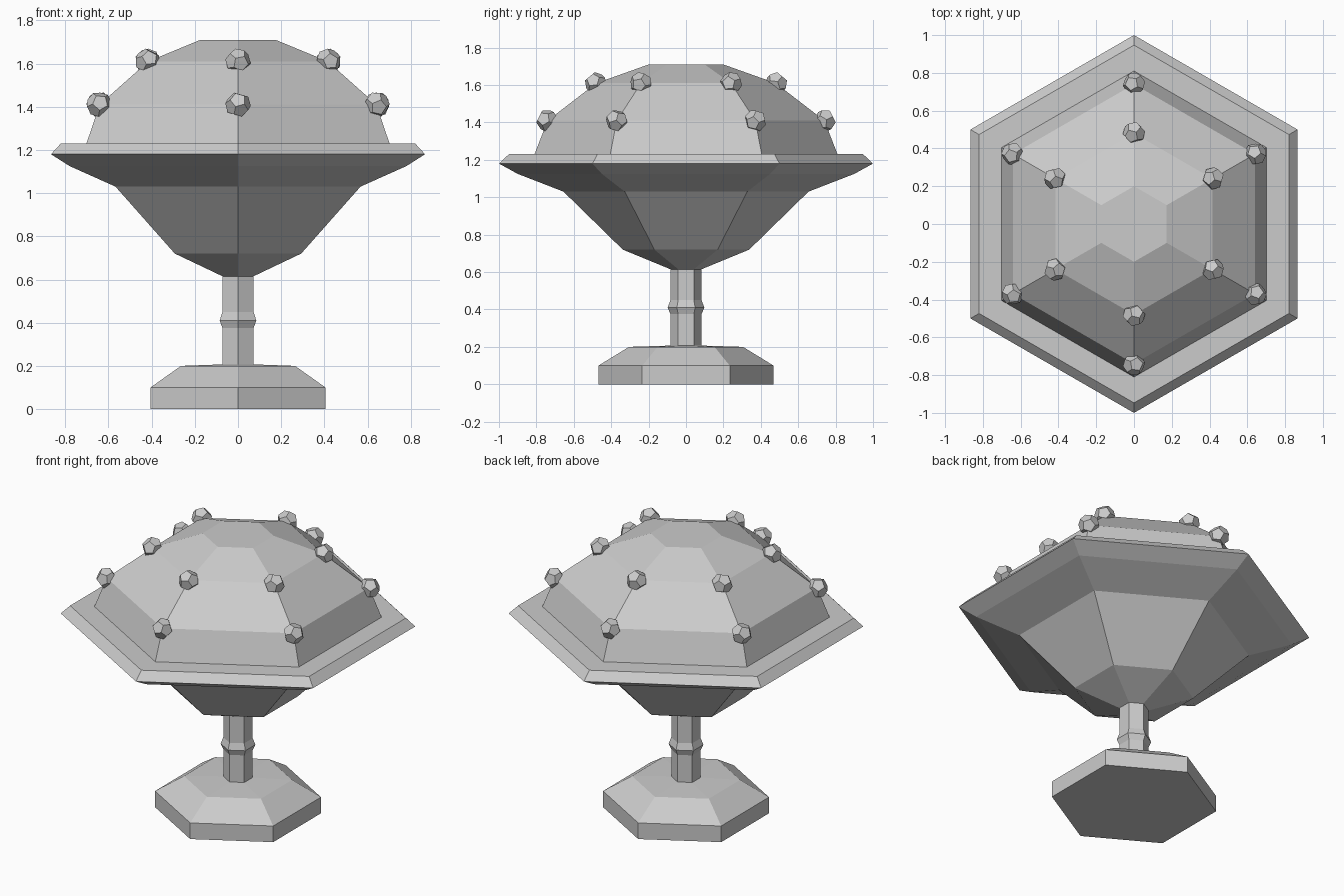
import bpy
import bmesh
from math import pi, sin, cos
from mathutils import Vector, Matrix

cube = bpy.data.objects.get("Cube")
if cube:
    bpy.data.objects.remove(cube, do_unlink=True)

SIDES = 6
grey = bpy.data.materials.new("plain_grey")
grey.use_nodes = True
colour = (0.6, 0.6, 0.6, 1)
grey.diffuse_color = colour
grey.node_tree.nodes["Principled BSDF"].inputs["Base Color"].default_value = colour


def corner(i):
    """Direction of one hexagon corner; corners point to front and back."""
    a = pi / 2 + 2 * pi * i / SIDES
    return Vector((cos(a), sin(a), 0))


def finish(name, bm):
    bmesh.ops.recalc_face_normals(bm, faces=bm.faces)
    mesh = bpy.data.meshes.new(name)
    bm.to_mesh(mesh)
    bm.free()
    mesh.materials.append(grey)
    obj = bpy.data.objects.new(name, mesh)
    bpy.context.collection.objects.link(obj)
    return obj


def hex_lathe(name, profile):
    """Closed six-sided solid from (corner radius, height) pairs."""
    bm = bmesh.new()
    rings = [[bm.verts.new(corner(i) * r + Vector((0, 0, z))) for i in range(SIDES)]
             for r, z in profile]
    for low, high in zip(rings, rings[1:]):
        for i in range(SIDES):
            j = (i + 1) % SIDES
            bm.faces.new((low[i], low[j], high[j], high[i]))
    bm.faces.new(rings[0])
    bm.faces.new(rings[-1])
    return finish(name, bm)


def stud(name, centre, axis, radius):
    """Dodecahedron, made as the dual of an icosahedron, one face along axis."""
    ico = bmesh.new()
    bmesh.ops.create_icosphere(ico, subdivisions=1, radius=1)
    points = [f.calc_center_median().normalized() * radius for f in ico.faces]
    ico.free()
    bm = bmesh.new()
    for p in points:
        bm.verts.new(p)
    bmesh.ops.convex_hull(bm, input=bm.verts)
    bmesh.ops.dissolve_limit(bm, angle_limit=0.1, verts=bm.verts, edges=bm.edges)
    turn = axis.to_track_quat('Z', 'Y').to_matrix().to_4x4()
    bm.transform(Matrix.Translation(centre) @ turn)
    return finish(name, bm)


# Foot, stem with its collar, bowl with its rim, and domed lid
hex_lathe("foot", [(0.468, 0), (0.468, 0.1), (0.305, 0.2), (0.083, 0.207)])
hex_lathe("stem", [(0.083, 0.2), (0.083, 0.375), (0.098, 0.41),
                   (0.083, 0.45), (0.083, 0.62)])
hex_lathe("bowl", [(0.083, 0.615), (0.338, 0.72), (0.655, 1.03),
                   (0.9, 1.125), (1, 1.18), (0.947, 1.23)])
hex_lathe("lid", [(0.81, 1.23), (0.74, 1.41), (0.48, 1.61), (0.2, 1.71)])

# Two rows of studs on the lid corners
for row, radius, height, lift in (("lower", 0.742, 1.41, 0.5),
                                  ("upper", 0.483, 1.61, 1.2)):
    for i in range(SIDES):
        out = corner(i)
        stud(f"{row}_stud_{i + 1}", out * radius + Vector((0, 0, height)),
             out + Vector((0, 0, lift)), 0.06)
